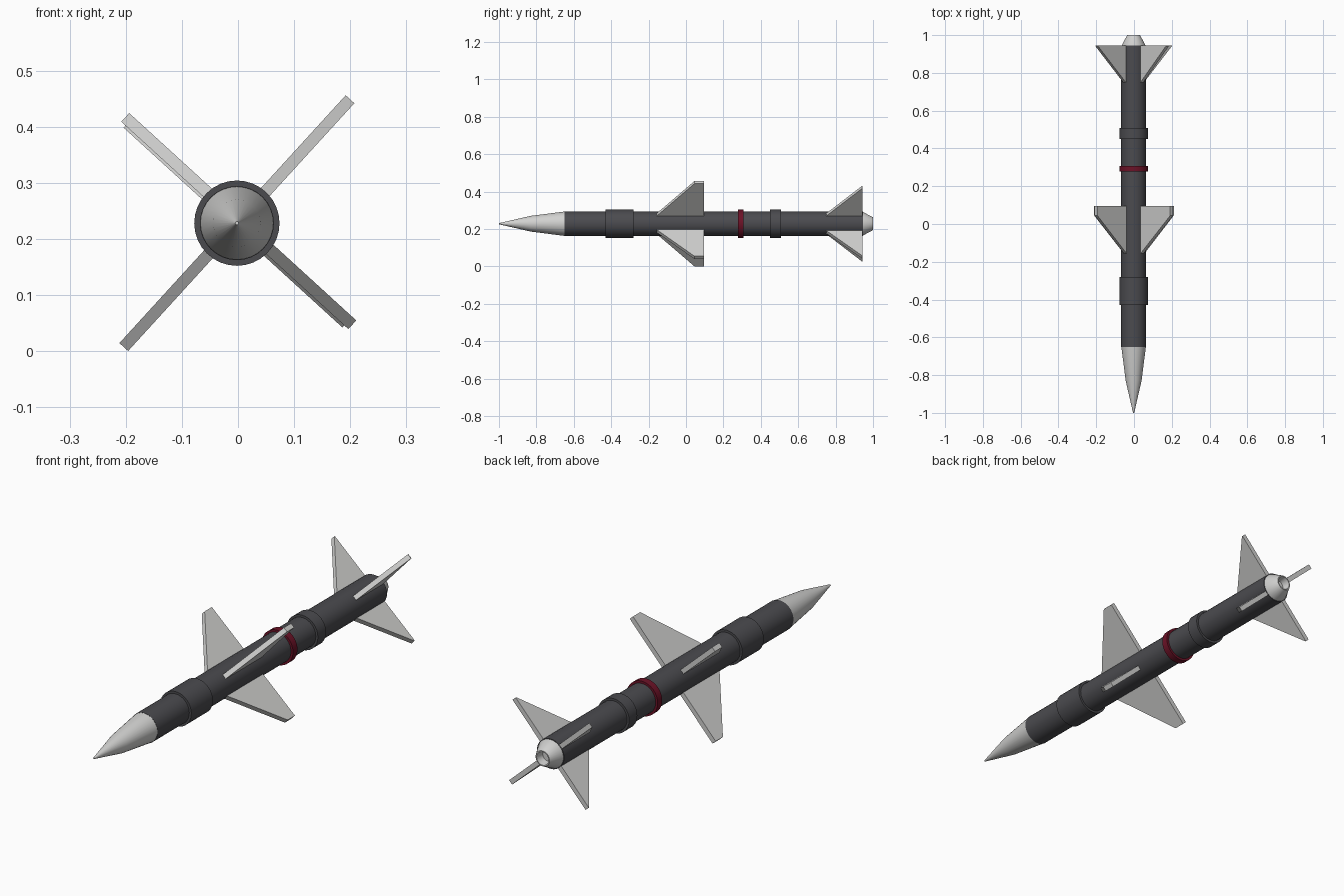
import bpy, math
from math import sin, cos, pi, radians

if "Cube" in bpy.data.objects:
    bpy.data.objects.remove(bpy.data.objects["Cube"])

CX, CZ = -0.002, 0.228   # missile axis runs along y
SIDES = 32


def material(name, rgb):
    m = bpy.data.materials.new(name)
    m.diffuse_color = (*rgb, 1)
    m.use_nodes = True
    m.node_tree.nodes["Principled BSDF"].inputs["Base Color"].default_value = m.diffuse_color
    return m


DARK = material("dark_grey", (0.07, 0.07, 0.078))
LIGHT = material("light_grey", (0.64, 0.64, 0.63))
RED = material("dark_red", (0.15, 0.006, 0.02))


def make_object(name, verts, faces, mat):
    me = bpy.data.meshes.new(name)
    me.from_pydata(verts, [], faces)
    me.materials.append(mat)
    ob = bpy.data.objects.new(name, me)
    bpy.context.collection.objects.link(ob)
    return ob


def turned(name, profile, mat):
    """Revolve (y, radius) points, front to back, around the axis and cap both ends."""
    n = SIDES
    verts, faces = [], []
    for y, r in profile:
        for i in range(n):
            a = 2 * pi * i / n
            verts.append((CX + r * cos(a), y, CZ + r * sin(a)))
    for k in range(len(profile) - 1):
        for i in range(n):
            j = (i + 1) % n
            faces.append((k * n + i, k * n + j, (k + 1) * n + j, (k + 1) * n + i))
    faces.append(tuple(reversed(range(n))))
    faces.append(tuple((len(profile) - 1) * n + i for i in range(n)))
    ob = make_object(name, verts, faces, mat)
    bpy.ops.object.select_all(action='DESELECT')
    ob.select_set(True)
    bpy.context.view_layer.objects.active = ob
    bpy.ops.object.mode_set(mode='EDIT')
    bpy.ops.mesh.select_all(action='SELECT')
    bpy.ops.mesh.normals_make_consistent(inside=False)
    bpy.ops.object.mode_set(mode='OBJECT')
    bpy.ops.object.shade_smooth_by_angle(angle=radians(30))
    return ob


def fin(name, outline, degrees, offset, half=0.0105):
    """Flat plate with a (radius, y) outline, standing out at the given roll angle."""
    c, s = cos(radians(degrees)), sin(radians(degrees))
    ox, oz = CX + offset * cos(radians(47.6)), CZ + offset * sin(radians(47.6))
    verts = [(ox + r * c - t * s, y, oz + r * s + t * c)
             for t in (-half, half) for r, y in outline]
    n = len(outline)
    faces = [tuple(range(n)), tuple(reversed(range(n, 2 * n)))]
    faces += [(i, i + n, (i + 1) % n + n, (i + 1) % n) for i in range(n)]
    return make_object(name, verts, faces, LIGHT)


# Body tube, nose and hollow tail nozzle
turned("body_tube", [(-0.65, 0.066), (0.945, 0.066)], DARK)
turned("nose_cone", [(-1.0, 0.003), (-0.83, 0.042), (-0.65, 0.065)], LIGHT)
turned("tail_nozzle", [(0.94, 0.063), (0.946, 0.063), (1.0, 0.034),
                       (1.0, 0.029), (0.965, 0.024)], LIGHT)

# Raised collars
for name, y0, y1, mat in (("front_collar", -0.43, -0.28, DARK),
                          ("red_band", 0.277, 0.308, RED),
                          ("rear_collar", 0.45, 0.507, DARK)):
    turned(name, [(y0, 0.076), (y1, 0.076)], mat)

# Four wings and four tail fins in an X, one pair of wings slightly shorter
for i, label in enumerate(("upper_right", "upper_left", "lower_left", "lower_right")):
    angle = 47.6 + 90 * i
    tip = 0.299 if i % 2 == 0 else 0.274
    shift = 0.0 if i % 2 == 0 else 0.005
    fin("wing_" + label, [(0.05, -0.17), (tip, 0.045), (tip, 0.095), (0.05, 0.095)],
        angle, shift)
    fin("tail_fin_" + label, [(0.05, 0.735), (0.264, 0.941), (0.264, 0.944), (0.05, 0.944)],
        angle, 0.0)
